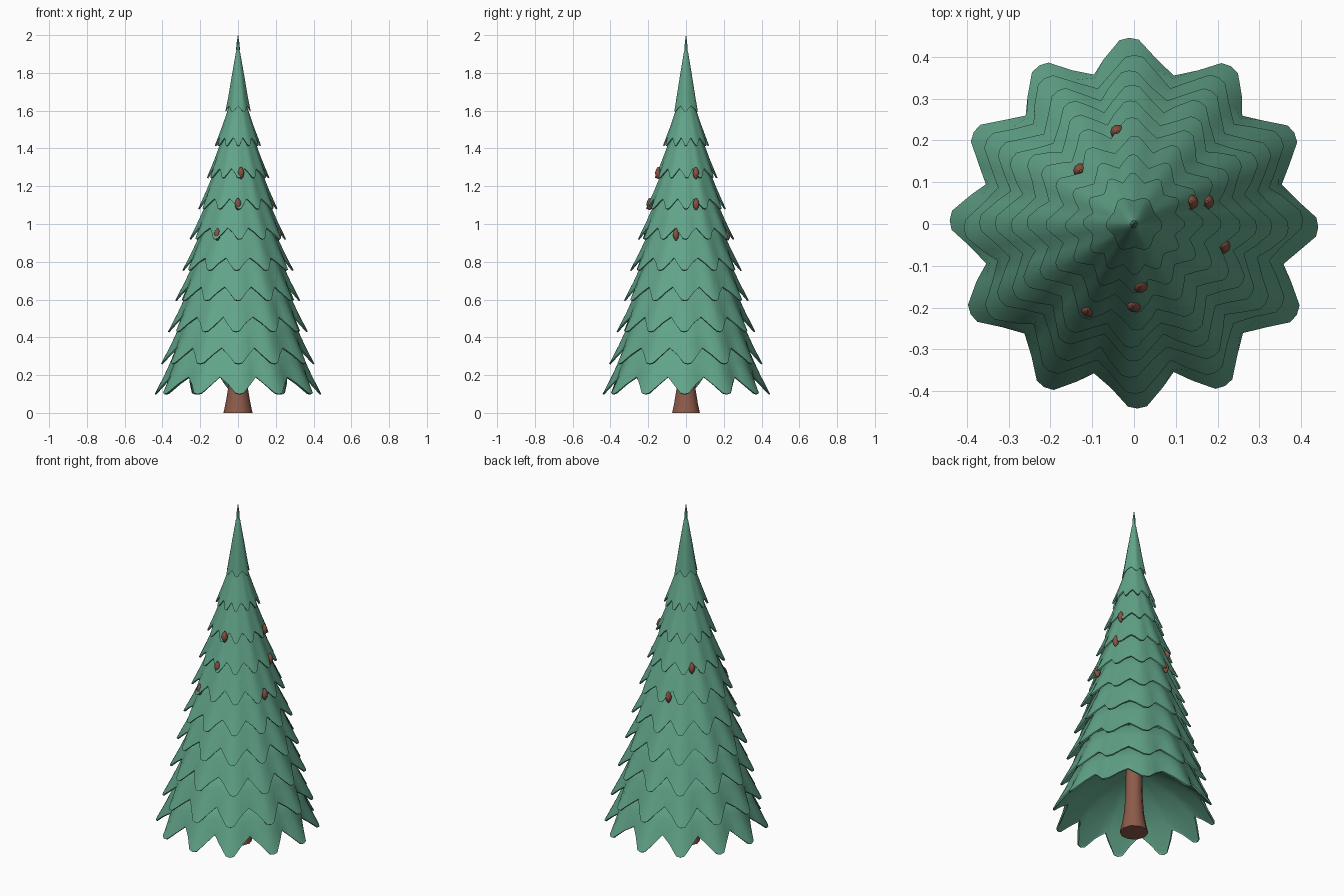
import bpy, bmesh, math, random

random.seed(4)
if "Cube" in bpy.data.objects:
    bpy.data.objects.remove(bpy.data.objects["Cube"])


def make_material(name, rgb):
    mat = bpy.data.materials.new(name)
    mat.use_nodes = True
    mat.diffuse_color = (*rgb, 1)
    mat.node_tree.nodes["Principled BSDF"].inputs["Base Color"].default_value = (*rgb, 1)
    return mat


needle_green = make_material("needle_green", (0.12, 0.37, 0.25))
bark_brown = make_material("bark_brown", (0.265, 0.105, 0.068))
cone_brown = make_material("cone_brown", (0.25, 0.085, 0.055))


def loft(name, rings, mat, cap_start=False, thickness=0):
    """Skin a stack of equal-length point rings and close the last one."""
    bm = bmesh.new()
    loops = [[bm.verts.new(p) for p in ring] for ring in rings]
    n = len(loops[0])
    for low, high in zip(loops, loops[1:]):
        for i in range(n):
            j = (i + 1) % n
            bm.faces.new((low[i], low[j], high[j], high[i]))
    if cap_start:
        bm.faces.new(loops[0][::-1])
    bm.faces.new(loops[-1])
    mesh = bpy.data.meshes.new(name)
    bm.to_mesh(mesh)
    bm.free()
    mesh.materials.append(mat)
    obj = bpy.data.objects.new(name, mesh)
    bpy.context.collection.objects.link(obj)
    bpy.ops.object.select_all(action='DESELECT')
    obj.select_set(True)
    bpy.context.view_layer.objects.active = obj
    if thickness:
        shell = obj.modifiers.new("thickness", 'SOLIDIFY')
        shell.thickness = thickness
        shell.offset = -1
        bpy.ops.object.modifier_apply(modifier=shell.name)
    # Shading comes last so that the rims stay crisp
    bpy.ops.object.shade_smooth_by_angle(angle=math.radians(45))
    return obj


def lathe(name, profile, sides, mat):
    turns = [math.tau * i / sides for i in range(sides)]
    rings = [[(r * math.cos(a), r * math.sin(a), z) for a in turns] for r, z in profile]
    return loft(name, rings, mat, cap_start=True)


# Branch tiers: scalloped, flared skirts
SPIKES = 12
# (position within a spike, valley weight)
SCALLOP = [(-0.3, 0.6), (-0.1, 0.06), (0, 0), (0.1, 0.06), (0.3, 0.6), (0.5, 1.0)]
# (rise, inward drop, valley depth, valley lift)
SKIRT = [(0, 0, 0.17, 1), (0.10, 0.052, 0.08, 0.45),
         (0.16, 0.08, 0.06, 0.2), (0.25, 0.12, 0.03, 0)]


def scallop_outline(spikes):
    outline = []
    for k in range(spikes):
        wobble = random.uniform(-0.06, 0.06)
        stretch = random.uniform(0.985, 1.0)
        for pos, weight in SCALLOP:
            shift = wobble if weight < 1 else 0
            outline.append(((k + pos + shift) * math.tau / spikes, weight, stretch))
    return outline


def ring_at(outline, radius, z, depth, lift):
    return [(radius * s * (1 - depth * w) * math.cos(a),
             radius * s * (1 - depth * w) * math.sin(a),
             z + lift * w) for a, w, s in outline]


def skirt_rings(outline, radius, base, lift):
    steepness = 0.55 + 0.45 * min(1, radius / 0.3)
    rings = [ring_at(outline, max(radius - drop * steepness, radius * 0.25),
                     base + rise, depth, lift * raised)
             for rise, drop, depth, raised in SKIRT]
    rings.append(ring_at(outline, min(radius * 0.2, 0.03), base + 0.4, 0, 0))
    return rings


TIERS = [(0.447, 0.10), (0.41, 0.26), (0.372, 0.43), (0.333, 0.595), (0.298, 0.755),
         (0.257, 0.92), (0.212, 1.08), (0.167, 1.245), (0.123, 1.415)]
for i, (radius, base) in enumerate(TIERS):
    outline = scallop_outline(SPIKES)
    lift = 0.09 - 0.006 * i
    loft(f"branch_tier_{i + 1}", skirt_rings(outline, radius, base, lift),
         needle_green, thickness=0.008)
    if i == 0:
        # Vaulted underside of the lowest branches
        vault = [ring_at(outline, 0.432, 0.106, 0.17, lift),
                 ring_at(outline, 0.36, 0.19, 0.1, 0.05),
                 ring_at(outline, 0.24, 0.305, 0.02, 0),
                 ring_at(outline, 0.03, 0.4, 0, 0)]
        underside = loft("branch_underside", vault, needle_green)
        underside.data.flip_normals()

# Crown and leading shoot
crown_outline = scallop_outline(6)
crown = [(0.068, 1.595, 0.18, 0.03), (0.053, 1.67, 0.1, 0.012), (0.036, 1.77, 0.05, 0),
         (0.012, 1.905, 0, 0), (0.003, 1.93, 0, 0)]
loft("crown", [ring_at(crown_outline, *row) for row in crown], needle_green, thickness=0.003)
lathe("top_shoot", [(0.004, 1.86), (0.010, 1.93), (0.007, 1.96), (0.001, 2.0)], 6, needle_green)

# Trunk with flared foot
lathe("trunk", [(0.077, 0), (0.066, 0.05), (0.054, 0.12), (0.047, 0.22), (0.042, 0.5)],
      10, bark_brown)

# Hanging cones: tier index, angle in degrees
CONES = [(7, -84), (7, 21), (6, -90), (6, 17), (6, 135), (5, -118), (5, -14), (5, 100)]
CONE_PROFILE = [(0.004, -0.033), (0.013, -0.02), (0.018, 0), (0.012, 0.018), (0.003, 0.032)]
for n, (index, degrees) in enumerate(CONES):
    radius, base = TIERS[index]
    step = 360 / SPIKES
    off_tip = abs((degrees + step / 2) % step - step / 2) / (step / 2)
    out = radius * (0.91 - 0.06 * off_tip)
    a = math.radians(degrees)
    pine_cone = lathe(f"hanging_cone_{n + 1}", CONE_PROFILE, 10, cone_brown)
    pine_cone.location = (out * math.cos(a), out * math.sin(a), base + 0.026)
